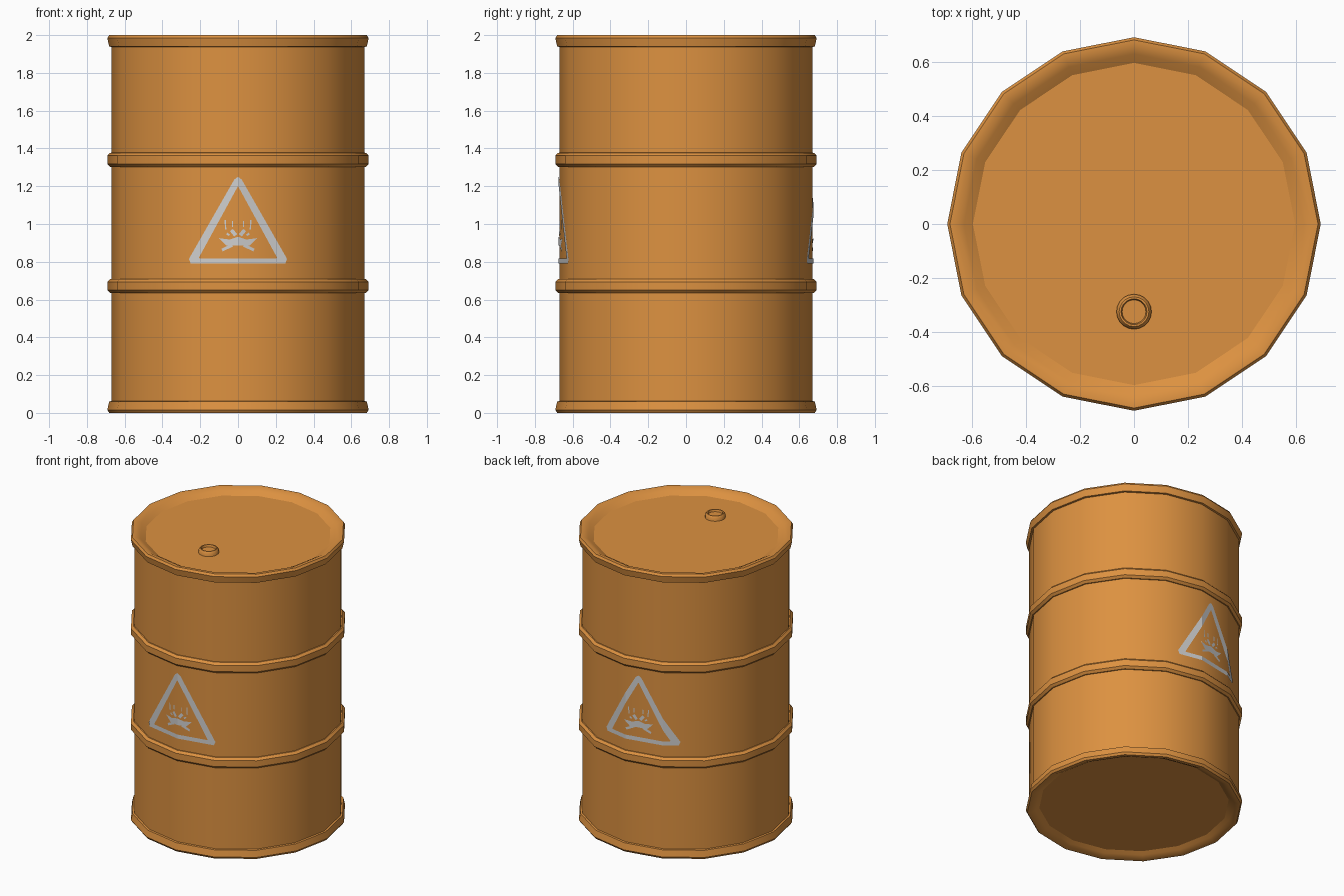
import bpy, bmesh, math

if "Cube" in bpy.data.objects:
    bpy.data.objects.remove(bpy.data.objects["Cube"])

R = 0.67          # body radius
SIDES = 16


def mat(name, c):
    m = bpy.data.materials.new(name)
    m.diffuse_color = (*c, 1)
    m.use_nodes = True
    m.node_tree.nodes["Principled BSDF"].inputs["Base Color"].default_value = m.diffuse_color
    return m


orange = mat("orange paint", (0.72, 0.285, 0.052))
white = mat("pale grey paint", (0.62, 0.62, 0.62))


def finish(bm, name, material, smooth=True):
    me = bpy.data.meshes.new(name)
    bm.to_mesh(me)
    bm.free()
    ob = bpy.data.objects.new(name, me)
    bpy.context.collection.objects.link(ob)
    me.materials.append(material)
    if smooth:
        bpy.ops.object.select_all(action='DESELECT')
        ob.select_set(True)
        bpy.context.view_layer.objects.active = ob
        bpy.ops.object.shade_smooth_by_angle(angle=math.radians(40))
    return ob


def lathe(name, profile, sides=SIDES, centre=(0, 0), closed=False):
    """Spin (radius, z) points about a vertical axis; open ends are capped."""
    bm = bmesh.new()
    rings = [[bm.verts.new((centre[0] + r * math.cos(a), centre[1] + r * math.sin(a), z))
              for a in (2 * math.pi * i / sides for i in range(sides))]
             for r, z in profile]
    pairs = list(zip(rings, rings[1:])) + ([(rings[-1], rings[0])] if closed else [])
    for lo, hi in pairs:
        for i in range(sides):
            j = (i + 1) % sides
            bm.faces.new((lo[i], lo[j], hi[j], hi[i]))
    if not closed:
        bm.faces.new(rings[0][::-1])
        bm.faces.new(rings[-1])
    bmesh.ops.recalc_face_normals(bm, faces=bm.faces)
    return finish(bm, name, orange)


# Drum shell with recessed ends
lathe("drum_body", [(0.62, 0.03), (R, 0.03), (R, 1.965), (0.62, 1.965)])

# Rolled rims at both ends
rim = [(0.66, 1.935), (0.682, 1.94), (0.692, 1.985), (0.682, 2.0), (0.66, 2.0),
       (0.63, 1.985), (0.597, 1.965), (0.62, 1.95)]
lathe("top_rim", rim, closed=True)
lathe("bottom_rim", [(r, 2.0 - z) for r, z in rim], closed=True)

# Rolling hoops
for name, z in (("upper_hoop", 1.34), ("lower_hoop", 0.672)):
    lathe(name, [(0.655, z - 0.038), (0.677, z - 0.037), (0.692, z - 0.022),
                 (0.692, z + 0.022), (0.677, z + 0.037), (0.655, z + 0.038)], closed=True)

# Filler cap
lathe("filler_cap", [(0.065, 1.95), (0.065, 1.985), (0.055, 1.997), (0.048, 1.997),
                     (0.044, 1.982)], sides=20, centre=(0, -0.325))


# Warning sign
def sign(name, side, dx):
    """Flat sign in x/z, cut at the drum's facets and laid on them."""
    bm = bmesh.new()

    def poly(pts):
        bm.faces.new([bm.verts.new((x, 0, z)) for x, z in pts])

    def bar(x0, z0, x1, z1, w):
        d = math.hypot(x1 - x0, z1 - z0)
        nx, nz = -(z1 - z0) / d * w / 2, (x1 - x0) / d * w / 2
        poly([(x0 + nx, z0 + nz), (x1 + nx, z1 + nz), (x1 - nx, z1 - nz), (x0 - nx, z0 - nz)])

    # triangular border
    outer = [(0, 1.25), (0.02, 1.235), (0.26, 0.815), (0.25, 0.79),
             (-0.25, 0.79), (-0.26, 0.815), (-0.02, 1.235)]
    inner = [(0, 1.2), (0.003, 1.195), (0.207, 0.822), (0.203, 0.818),
             (-0.203, 0.818), (-0.207, 0.822), (-0.003, 1.195)]
    for i in range(7):
        j = (i + 1) % 7
        poly([outer[i], outer[j], inner[j], inner[i]])
    # splash in the middle
    poly([(-0.1, 0.925), (-0.06, 0.885), (0.06, 0.885), (0.1, 0.925),
          (0.045, 0.918), (0, 0.932), (-0.045, 0.918)])
    for s in (-1, 1):
        bar(s * 0.03, 0.888, s * 0.085, 0.862, 0.016)
        bar(s * 0.012, 0.94, s * 0.035, 0.968, 0.02)
        bar(s * 0.045, 0.94, s * 0.06, 0.95, 0.01)
        bar(s * 0.065, 0.97, s * 0.068, 1.02, 0.007)
        bar(s * 0.03, 0.985, s * 0.03, 1.015, 0.006)

    for v in bm.verts:
        v.co.x = dx - side * v.co.x
    # facet corners across the drum
    corners = [R * math.sin(2 * math.pi * k / SIDES) for k in range(-3, 4)]
    depth = [R * math.cos(2 * math.pi * k / SIDES) for k in range(-3, 4)]
    for c in corners:
        bmesh.ops.bisect_plane(bm, geom=bm.verts[:] + bm.edges[:] + bm.faces[:],
                               plane_co=(c, 0, 0), plane_no=(1, 0, 0))
    for v in bm.verts:
        for k in range(6):
            if corners[k] <= v.co.x <= corners[k + 1]:
                t = (v.co.x - corners[k]) / (corners[k + 1] - corners[k])
                v.co.y = side * (depth[k] + t * (depth[k + 1] - depth[k]) + 0.004)
                break
    for f in bm.faces:
        f.normal_update()
        if f.normal.y * side < 0:
            f.normal_flip()
    return finish(bm, name, white, smooth=False)


sign("front_warning_sign", -1, 0.0)
sign("back_warning_sign", 1, -0.09)
